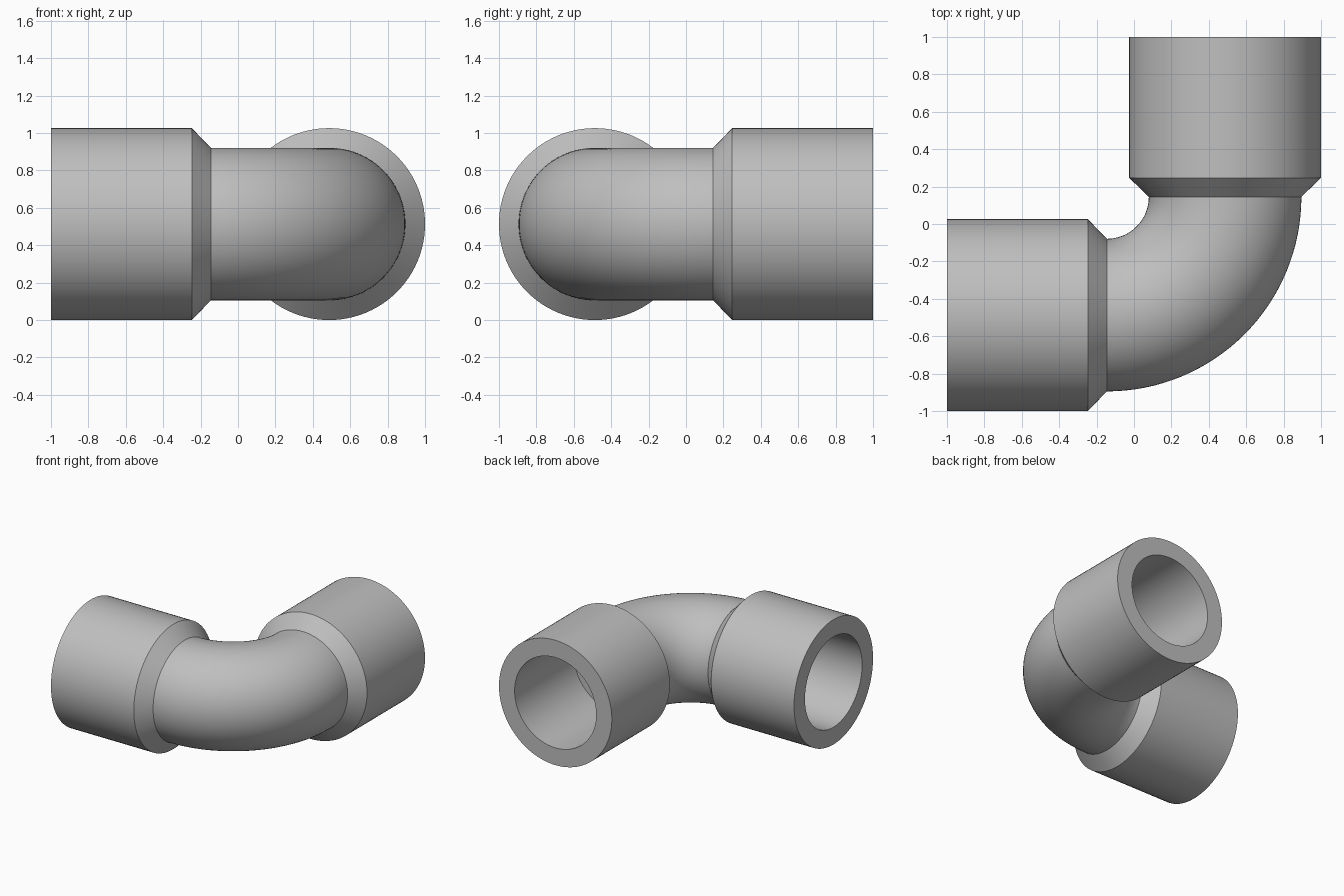
import bpy
import bmesh
import math
from mathutils import Vector

SIDES = 96            # points around the pipe
BEND_STEPS = 32       # rings along the quarter turn
AXIS_Z = 0.513        # height of the pipe axis
BEND_RADIUS = 0.632
BEND_CENTRE = Vector((-0.145, 0.145, AXIS_Z))
STRAIGHT = 0.855      # straight run from bend to socket mouth

SOCKET_OUTER, TUBE_OUTER = 0.513, 0.408
SOCKET_BORE, TUBE_BORE = 0.371, 0.31
SHOULDER, STOP = 0.102, 0.085   # distances from the bend to the shoulder and pipe stop

cube = bpy.data.objects.get("Cube")
if cube:
    bpy.data.objects.remove(cube, do_unlink=True)

grey = bpy.data.materials.new("plain grey")
colour = (0.52, 0.52, 0.52, 1)
grey.diffuse_color = colour
grey.use_nodes = True
grey.node_tree.nodes["Principled BSDF"].inputs["Base Color"].default_value = colour


def ring(bm, turn, offset, radius):
    """Circle of vertices across the axis, at a turn angle plus a straight offset."""
    out = Vector((math.sin(turn), -math.cos(turn), 0))
    along = Vector((math.cos(turn), math.sin(turn), 0))
    centre = BEND_CENTRE + out * BEND_RADIUS + along * offset
    verts = []
    for i in range(SIDES):
        a = math.tau * i / SIDES
        verts.append(bm.verts.new(
            centre + radius * (out * math.cos(a) + Vector((0, 0, math.sin(a))))))
    return verts


def skin(socket_profile, tube_radius):
    """Rings from one mouth, round the bend, to the other mouth."""
    first = [(0, -d, r) for d, r in socket_profile]
    bend = [(math.pi / 2 * i / BEND_STEPS, 0, tube_radius) for i in range(BEND_STEPS + 1)]
    last = [(math.pi / 2, d, r) for d, r in reversed(socket_profile)]
    return first + bend + last


# Outer skin with chamfered shoulders, bore with pipe stops
outer = skin([(STRAIGHT, SOCKET_OUTER), (SHOULDER, SOCKET_OUTER)], TUBE_OUTER)
bore = skin([(STRAIGHT, SOCKET_BORE), (STOP, SOCKET_BORE), (STOP, TUBE_BORE)], TUBE_BORE)

# Join both skins into one closed wall
bm = bmesh.new()
rings = [ring(bm, *station) for station in outer + bore[::-1]]
for a, b in zip(rings, rings[1:] + rings[:1]):
    for i in range(SIDES):
        j = (i + 1) % SIDES
        bm.faces.new((a[i], a[j], b[j], b[i]))
bmesh.ops.recalc_face_normals(bm, faces=bm.faces)
mesh = bpy.data.meshes.new("pipe_elbow")
bm.to_mesh(mesh)
bm.free()
mesh.materials.append(grey)

elbow = bpy.data.objects.new("pipe_elbow", mesh)
bpy.context.collection.objects.link(elbow)
bpy.ops.object.select_all(action="DESELECT")
elbow.select_set(True)
bpy.context.view_layer.objects.active = elbow
bpy.ops.object.shade_smooth_by_angle(angle=math.radians(30))
